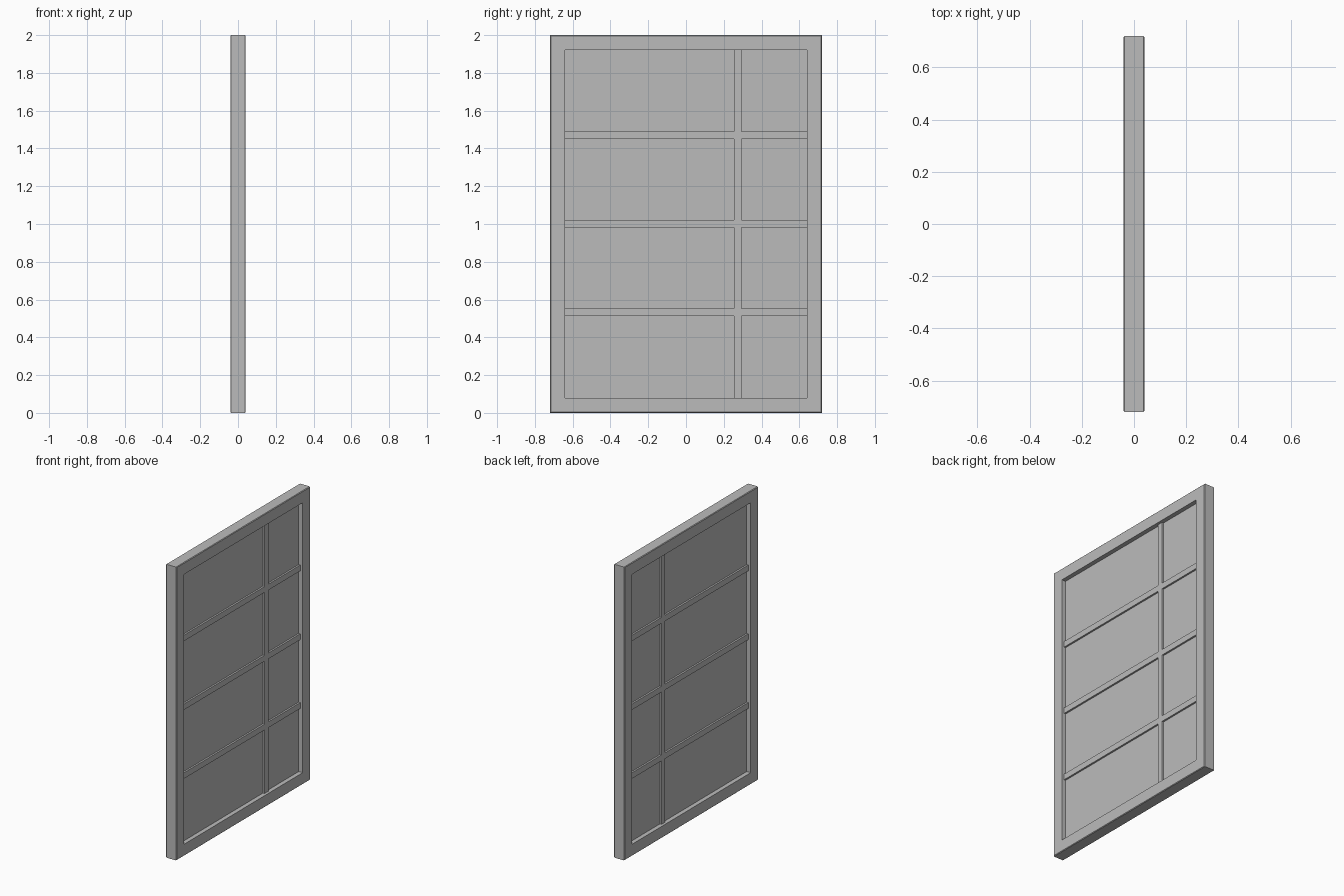
import bpy
import bmesh

if "Cube" in bpy.data.objects:
    bpy.data.objects.remove(bpy.data.objects["Cube"])

W, H = 0.72, 2.0        # half width (y), height (z)
FRAME = 0.08            # frame border width
BAR = 0.04              # glazing bar width
BAR_X, PANEL_X = 0.022, 0.01   # half depths

grey = bpy.data.materials.new("plain_grey")
grey.diffuse_color = (0.5, 0.5, 0.5, 1.0)
grey.use_nodes = True
grey.node_tree.nodes["Principled BSDF"].inputs["Base Color"].default_value = grey.diffuse_color


def add_object(name, bm):
    bmesh.ops.recalc_face_normals(bm, faces=bm.faces)
    mesh = bpy.data.meshes.new(name)
    bm.to_mesh(mesh)
    bm.free()
    mesh.materials.append(grey)
    obj = bpy.data.objects.new(name, mesh)
    bpy.context.collection.objects.link(obj)
    return obj


def box(name, half_x, y0, y1, z0, z1):
    bm = bmesh.new()
    bmesh.ops.create_cube(bm, size=1.0)
    for v in bm.verts:
        v.co.x *= 2 * half_x
        v.co.y = y0 if v.co.y < 0 else y1
        v.co.z = z0 if v.co.z < 0 else z1
    return add_object(name, bm)


# Outer frame: mitred profile (inset, x) swept round the rectangle
profile = [(0, -0.036), (0, 0.036), (0.004, 0.04),
           (FRAME, 0.04), (FRAME, -0.04), (0.004, -0.04)]
bm = bmesh.new()
rings = []
for i, x in profile:
    corners = [(-W + i, i), (W - i, i), (W - i, H - i), (-W + i, H - i)]
    rings.append([bm.verts.new((x, y, z)) for y, z in corners])
for r in range(len(rings)):
    a, b = rings[r], rings[(r + 1) % len(rings)]
    for k in range(4):
        n = (k + 1) % 4
        bm.faces.new((a[k], a[n], b[n], b[k]))
add_object("outer_frame", bm)

# Thin infill panel
iy, z0, z1 = W - FRAME, FRAME, H - FRAME
box("infill_panel", PANEL_X, -iy, iy, z0, z1)

# Upright glazing bar, off centre, shared by both faces
by0 = 0.255
by1 = by0 + BAR
box("upright_bar", BAR_X, by0, by1, z0, z1)

# Three crossbars dividing the height into four equal rows
for k in range(3):
    zc = 0.533 + 0.469 * k
    for side, (a, b) in {"wide": (-iy, by0), "narrow": (by1, iy)}.items():
        box(f"crossbar_{side}_{k + 1}", BAR_X, a, b, zc - BAR / 2, zc + BAR / 2)
